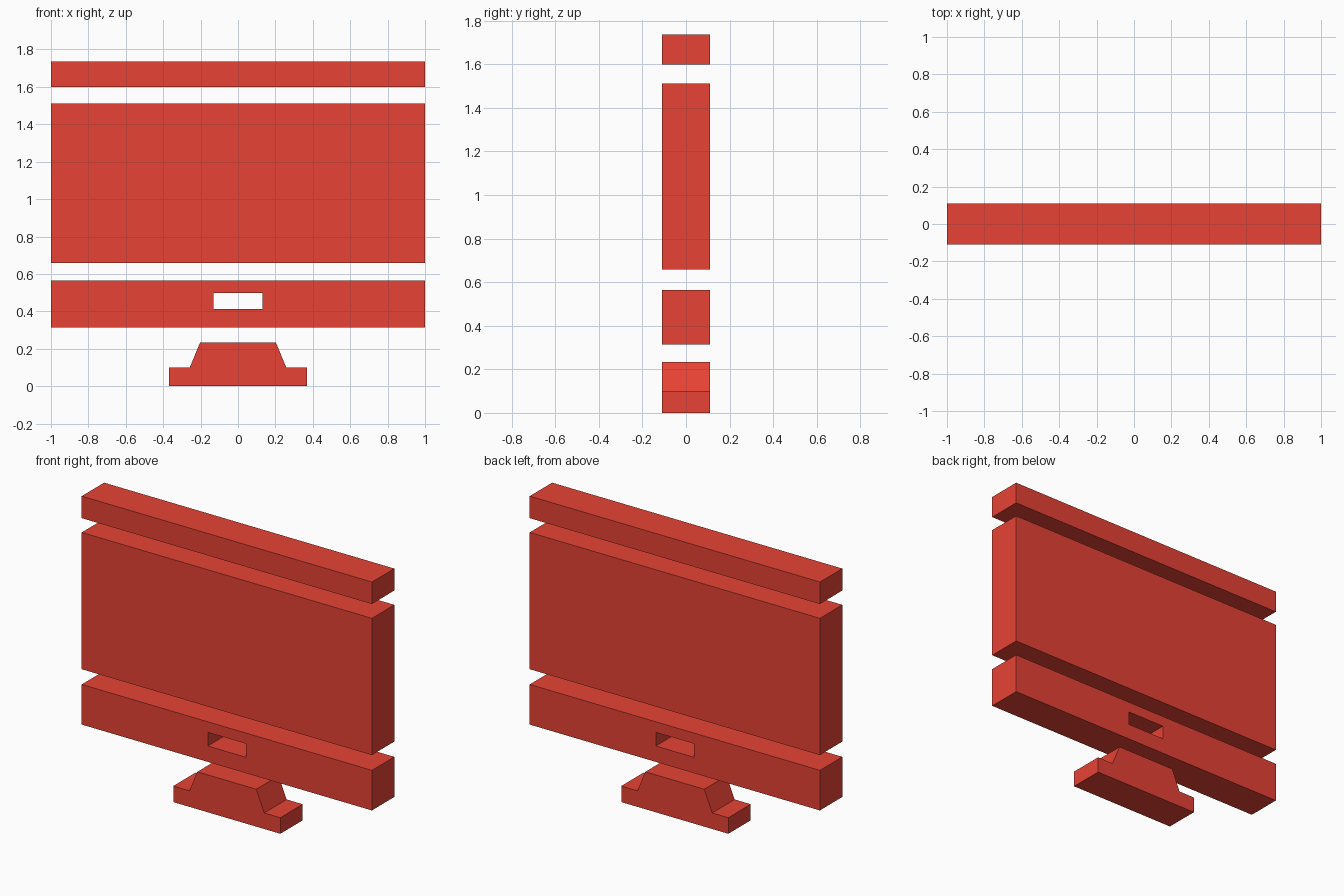
import bpy
import bmesh

if "Cube" in bpy.data.objects:
    bpy.data.objects.remove(bpy.data.objects["Cube"])

DEPTH = 0.22  # every part shares the same thickness

red = bpy.data.materials.new("red")
red.diffuse_color = (0.823, 0.056, 0.036, 1.0)
red.use_nodes = True
red.node_tree.nodes["Principled BSDF"].inputs["Base Color"].default_value = red.diffuse_color


def extrude_profile(name, points):
    """Extrude a closed x/z outline through the full depth, centred on y = 0."""
    bm = bmesh.new()
    face = bm.faces.new([bm.verts.new((x, -DEPTH / 2, z)) for x, z in points])
    ext = bmesh.ops.extrude_face_region(bm, geom=[face])
    moved = [g for g in ext["geom"] if isinstance(g, bmesh.types.BMVert)]
    bmesh.ops.translate(bm, verts=moved, vec=(0, DEPTH, 0))
    bmesh.ops.recalc_face_normals(bm, faces=bm.faces)
    return finish(name, bm)


def finish(name, bm):
    mesh = bpy.data.meshes.new(name)
    bm.to_mesh(mesh)
    bm.free()
    mesh.materials.append(red)
    obj = bpy.data.objects.new(name, mesh)
    bpy.context.collection.objects.link(obj)
    return obj


def rect(half, z0, z1):
    return [(-half, z0), (half, z0), (half, z1), (-half, z1)]


# Solid bars: top strip and large middle panel
extrude_profile("top_bar", rect(1.0, 1.60, 1.737))
extrude_profile("middle_panel", rect(1.0, 0.659, 1.511))

# Lower bar with a rectangular slot all the way through
outer, inner = rect(1.0, 0.314, 0.564), rect(0.131, 0.413, 0.498)
bm = bmesh.new()
rings = [[bm.verts.new((x, y, z)) for x, z in loop]
         for y in (-DEPTH / 2, DEPTH / 2) for loop in (outer, inner)]
front_out, front_in, back_out, back_in = rings
for a, b in ((front_out, front_in), (back_out, back_in),
             (front_out, back_out), (front_in, back_in)):
    for i in range(4):
        j = (i + 1) % 4
        bm.faces.new((a[i], a[j], b[j], b[i]))
bmesh.ops.recalc_face_normals(bm, faces=bm.faces)
finish("slotted_lower_bar", bm)

# Stepped, tapered foot: mirrored half outline
half = [(0.369, 0.0), (0.369, 0.10), (0.258, 0.10), (0.203, 0.233)]
extrude_profile("foot", half + [(-x, z) for x, z in reversed(half)])
